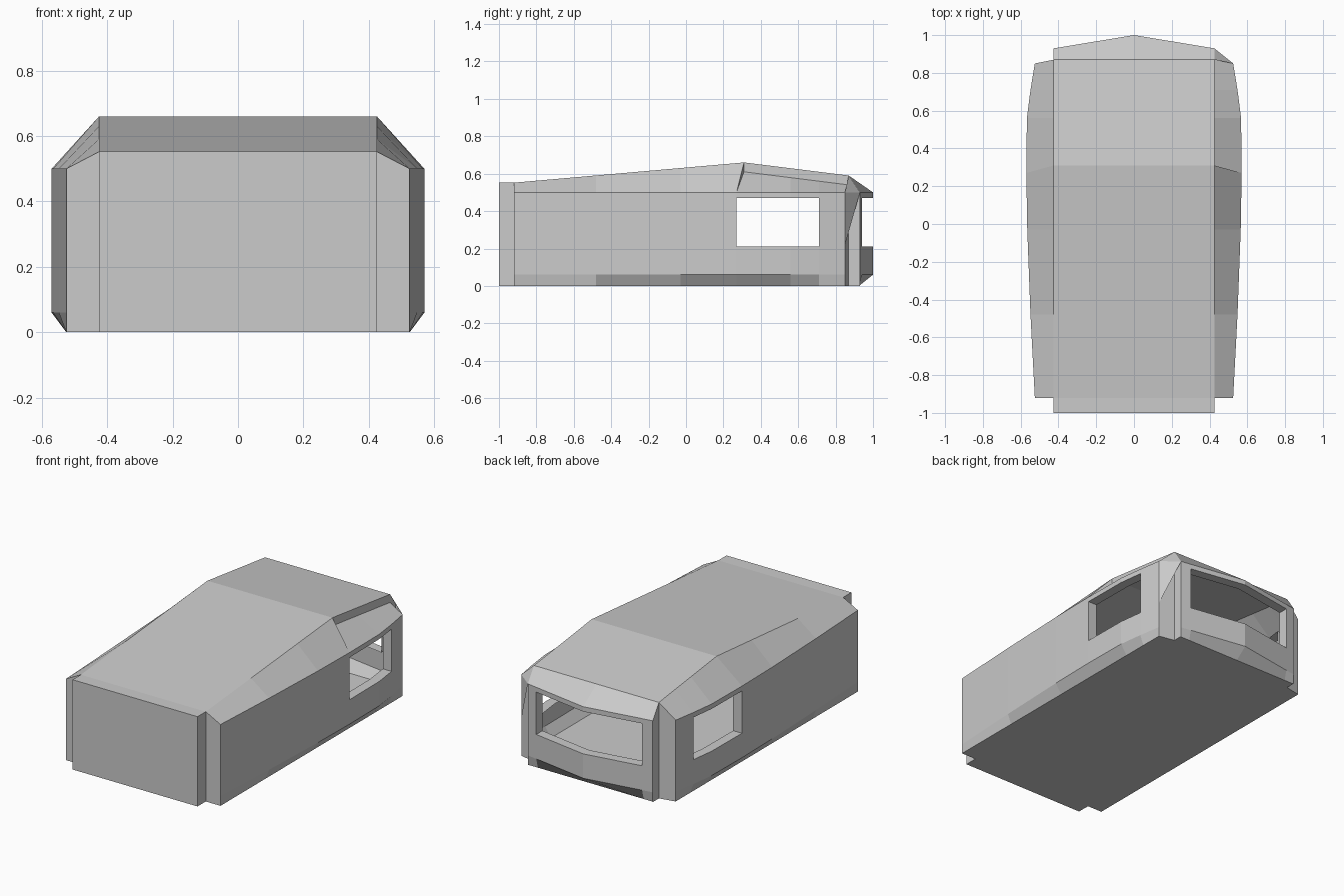
import bpy, bmesh
from mathutils import Vector

if "Cube" in bpy.data.objects:
    bpy.data.objects.remove(bpy.data.objects["Cube"])

CORE = Vector((0, 0, 0.3))


def quad(bm, pts, toward=None):
    """Add a face pointing away from the body core, or toward a given point."""
    f = bm.faces.new([bm.verts.new(p) for p in pts])
    f.normal_update()
    c = f.calc_center_median()
    want = (Vector(toward) - c) if toward else (c - CORE)
    if f.normal.dot(want) < 0:
        f.normal_flip()


def finish(bm, name):
    bmesh.ops.remove_doubles(bm, verts=bm.verts, dist=0.0005)
    me = bpy.data.meshes.new(name)
    bm.to_mesh(me)
    bm.free()
    ob = bpy.data.objects.new(name, me)
    bpy.context.collection.objects.link(ob)


def grid_with_window(bm, rows, us, vs, window):
    """Skin a grid of points, leaving out the cells inside window."""
    u0, u1, v0, v1 = window
    for i in range(len(us) - 1):
        for j in range(len(vs) - 1):
            if u0 <= us[i] < u1 and v0 <= vs[j] < v1:
                continue
            quad(bm, [rows[i][j], rows[i + 1][j], rows[i + 1][j + 1], rows[i][j + 1]])


def jambs(bm, loop, inward):
    """Window reveal around a loop of points."""
    loop = [Vector(p) for p in loop]
    mid = sum(loop, Vector()) / len(loop)
    for a, b in zip(loop, loop[1:] + loop[:1]):
        quad(bm, [a, b, b + inward, a + inward], mid + inward / 2)


def roof_z(y):
    if y < 0.31:
        return 0.552 + 0.108 * max(0, (y + 0.92) / 1.23)
    return 0.66 - 0.07 * (y - 0.31) / 0.56


R = 0.425                                   # half width of the roof
ZS = [0, 0.06, 0.21, 0.47, 0.5]
PLAN = {-0.92: 0.525, -0.48: 0.548, -0.03: 0.565, 0.27: 0.57,
        0.56: 0.567, 0.71: 0.548, 0.85: 0.525}
YS = list(PLAN)

# Side walls with lower chamfer, window and sloped shoulder
for s, name in ((-1, "left_side"), (1, "right_side")):
    bm = bmesh.new()
    rows = [[(s * (0.525 if z == 0 else PLAN[y]), y, z) for z in ZS] for y in YS]
    grid_with_window(bm, rows, YS, ZS, (0.27, 0.71, 0.21, 0.47))
    lo = [rows[i][2] for i in (3, 4, 5)]
    hi = [rows[i][3] for i in (5, 4, 3)]
    jambs(bm, lo + hi, Vector((-s * 0.06, 0, 0)))
    # step at the front end and return at the rear end
    quad(bm, [(s * R, -0.92, 0), (s * 0.525, -0.92, 0),
              (s * 0.525, -0.92, 0.5), (s * R, -0.92, 0.552)])
    quad(bm, [(s * R, 0.87, 0), (s * 0.525, 0.85, 0),
              (s * 0.525, 0.85, 0.5), (s * R, 0.87, 0.5)])
    # shoulder; the right rear portion is sunken below the roof edge
    tops = [-0.92, -0.48, -0.03, 0.31, 0.56, 0.71, 0.87]
    for i in range(len(YS) - 1):
        ends = []
        for k in (i, i + 1):
            drop = 0.05 if (s > 0 and i >= 3) else 0
            ends.append((s * R, tops[k], roof_z(tops[k]) - drop))
        quad(bm, [rows[i][4], rows[i + 1][4], ends[1], ends[0]])
    if s > 0:
        quad(bm, [(R, 0.31, 0.66), (R, 0.87, 0.59), (R, 0.87, 0.54), (R, 0.31, 0.61)])
        quad(bm, [(R, 0.31, 0.66), (0.57, 0.27, 0.5), (R, 0.31, 0.61)], (0.5, 1, 0.6))
        quad(bm, [(R, 0.93, 0.5), (0.525, 0.85, 0.5), (0.525, 0.85, 0.22)])
        quad(bm, [(R, 0.87, 0.59), (R, 0.93, 0.5), (0.525, 0.85, 0.5)])
    else:
        quad(bm, [(-R, 0.87, 0.5), (-R, 0.87, 0.59), (-0.525, 0.85, 0.5)], (-0.5, 2, 0.5))
    finish(bm, name)

# Roof with a ridge across
bm = bmesh.new()
edge = [-1, -0.92, 0.31, 0.87]
for a, b in zip(edge, edge[1:]):
    quad(bm, [(-R, a, roof_z(a)), (R, a, roof_z(a)), (R, b, roof_z(b)), (-R, b, roof_z(b))])
finish(bm, "roof")

# Flat front plate with its short cheeks
bm = bmesh.new()
quad(bm, [(-R, -1, 0), (R, -1, 0), (R, -1, 0.552), (-R, -1, 0.552)])
for s in (-1, 1):
    quad(bm, [(s * R, -1, 0), (s * R, -0.92, 0), (s * R, -0.92, 0.552), (s * R, -1, 0.552)])
finish(bm, "front_plate")

# Bowed rear plate with window and sloped brow
bm = bmesh.new()
XS = [-R, -0.36, 0, 0.36, R]


def bow(x):
    return 1 - 0.07 * abs(x) / R


rows = [[(x, 0.925 if z == 0 else bow(x), z) for z in ZS] for x in XS]
grid_with_window(bm, rows, XS, ZS, (-0.36, 0.36, 0.21, 0.47))
lo = [rows[i][2] for i in (1, 2, 3)]
hi = [rows[i][3] for i in (3, 2, 1)]
jambs(bm, lo + hi, Vector((0, -0.06, 0)))
for a, b in ((-R, 0), (0, R)):
    quad(bm, [(a, bow(a), 0.5), (b, bow(b), 0.5), (b, 0.87, 0.59), (a, 0.87, 0.59)])
for s in (-1, 1):
    quad(bm, [(s * R, 0.87, 0), (s * R, 0.93, 0), (s * R, 0.93, 0.5), (s * R, 0.87, 0.59)])
finish(bm, "rear_plate")

# Flat underside with notched corners
bm = bmesh.new()
half = [(R, -1), (R, -0.92), (0.525, -0.92), (0.525, 0.85), (R, 0.87), (R, 0.925)]
quad(bm, [(x, y, 0) for x, y in half] + [(-x, y, 0) for x, y in reversed(half)])
finish(bm, "floor")
